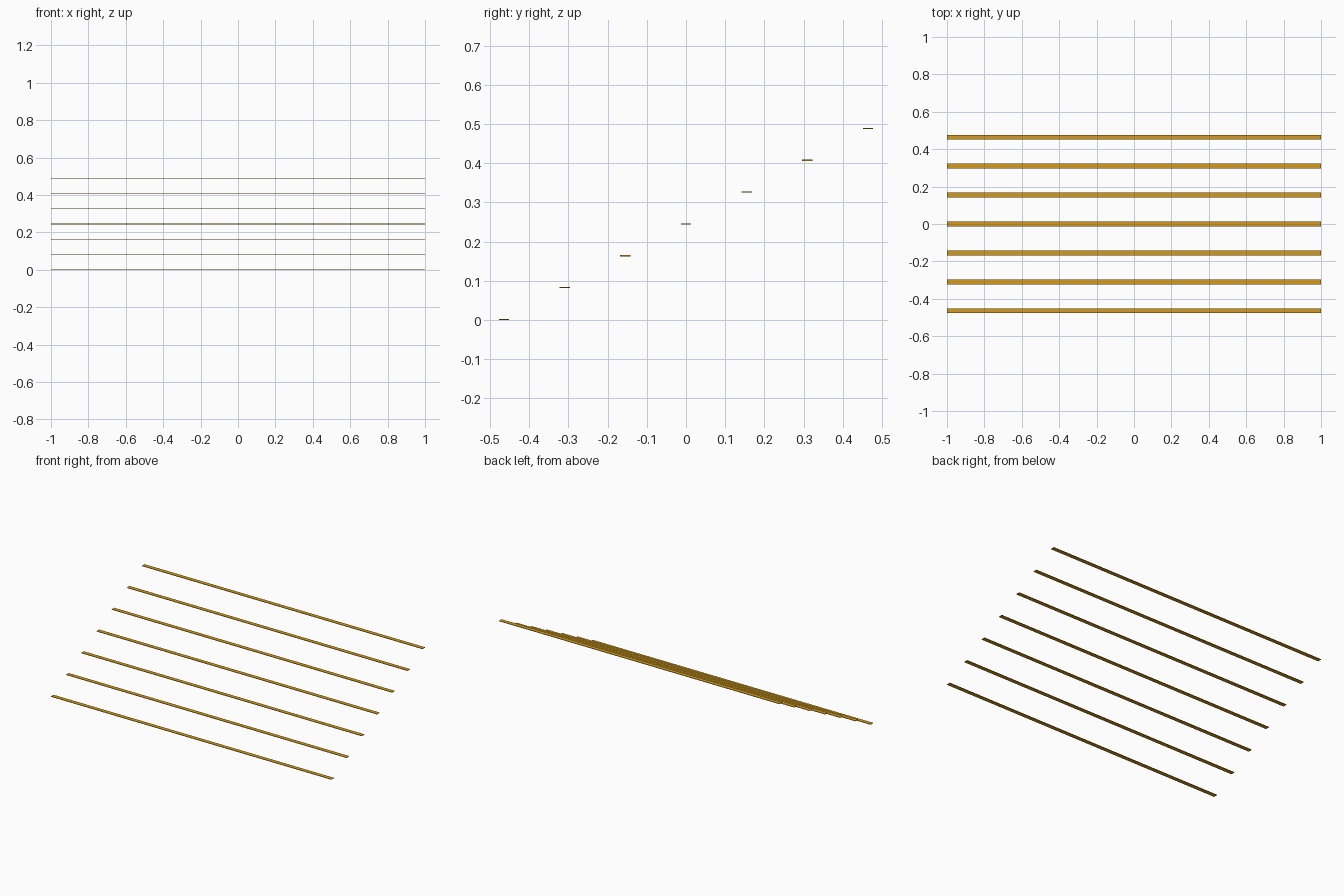
import bpy

if "Cube" in bpy.data.objects:
    bpy.data.objects.remove(bpy.data.objects["Cube"])

COUNT = 7
LENGTH, WIDTH, THICK = 2.0, 0.026, 0.003
STEP_Y, STEP_Z = 0.1547, 0.0812

gold = bpy.data.materials.new("gold")
gold.diffuse_color = (0.65, 0.33, 0.015, 1)
gold.use_nodes = True
gold.node_tree.nodes["Principled BSDF"].inputs["Base Color"].default_value = gold.diffuse_color


def slat(i):
    """One thin flat slat, each set further back and higher than the last."""
    y = (i - (COUNT - 1) / 2) * STEP_Y
    z = THICK / 2 + i * STEP_Z
    bpy.ops.mesh.primitive_cube_add(size=1, location=(0, y, z))
    ob = bpy.context.object
    ob.name = f"slat_{i + 1}"
    ob.scale = (LENGTH, WIDTH, THICK)
    bpy.ops.object.transform_apply(location=False, rotation=False, scale=True)
    ob.data.materials.append(gold)


# Rising row of slats
for i in range(COUNT):
    slat(i)
